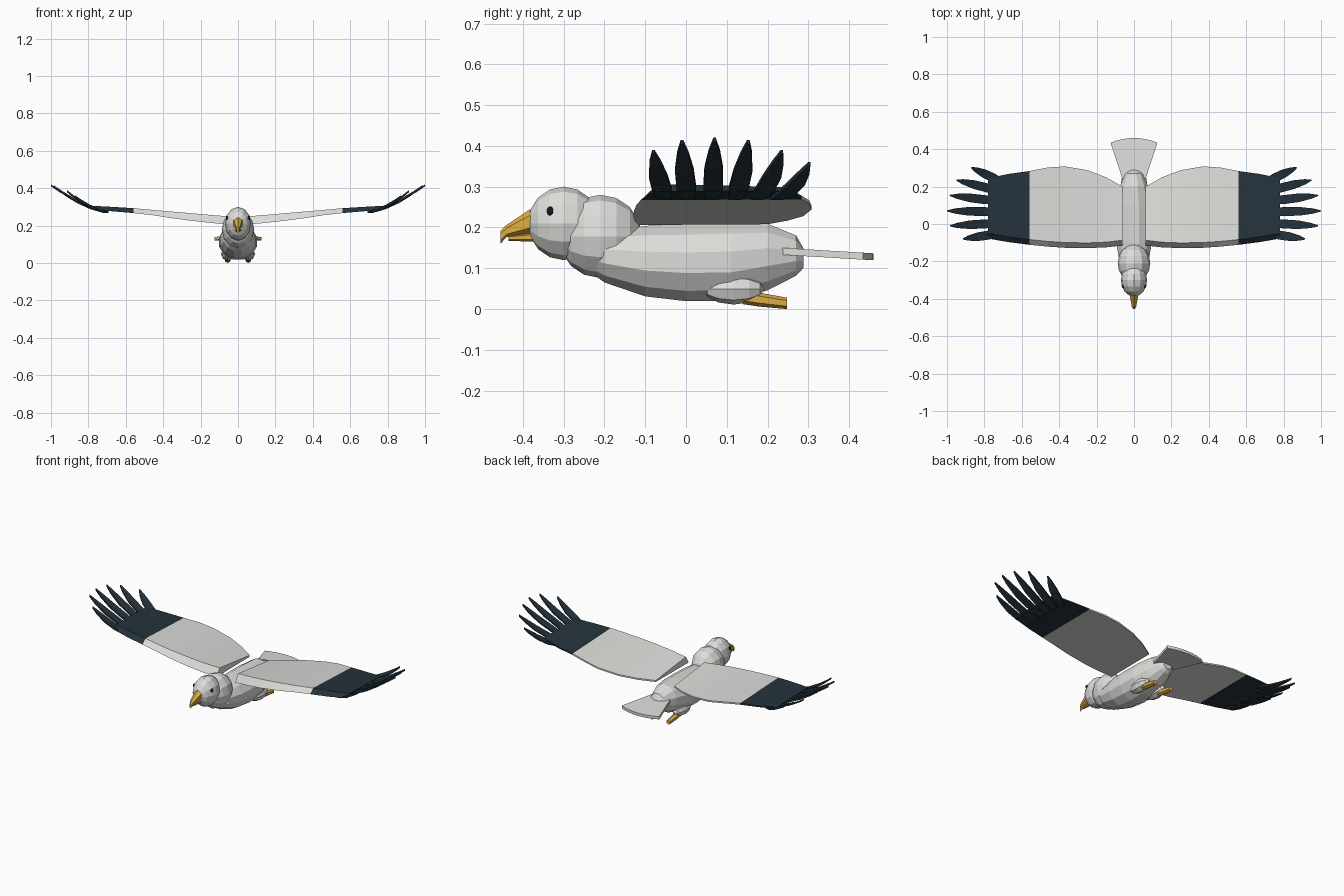
import bpy, bmesh, math
from mathutils import Vector

if "Cube" in bpy.data.objects:
    bpy.data.objects.remove(bpy.data.objects["Cube"])


def mat(name, rgb):
    m = bpy.data.materials.new(name)
    m.diffuse_color = (*rgb, 1)
    m.use_nodes = True
    m.node_tree.nodes["Principled BSDF"].inputs["Base Color"].default_value = m.diffuse_color
    return m


PALE = mat("pale plumage", (0.72, 0.72, 0.70))
DARK = mat("dark flight feather", (0.018, 0.032, 0.045))
GOLD = mat("golden horn", (0.72, 0.42, 0.06))
BLACK = mat("eye black", (0.008, 0.012, 0.018))


def finish(name, bm, material):
    bmesh.ops.recalc_face_normals(bm, faces=bm.faces)
    me = bpy.data.meshes.new(name)
    bm.to_mesh(me)
    bm.free()
    me.materials.append(material)
    ob = bpy.data.objects.new(name, me)
    bpy.context.collection.objects.link(ob)
    return ob


def loft(name, rings, material):
    """Skin a list of equal-length point rings and cap both ends."""
    bm = bmesh.new()
    vs = [[bm.verts.new(p) for p in r] for r in rings]
    n = len(vs[0])
    for a, b in zip(vs, vs[1:]):
        for i in range(n):
            j = (i + 1) % n
            bm.faces.new((a[i], a[j], b[j], b[i]))
    bm.faces.new(vs[0])
    bm.faces.new(vs[-1])
    return finish(name, bm, material)


def oval(y, z0, z1, rx, n=12, x=0):
    """Upright oval ring across the body at y, from height z0 to z1."""
    return [(x + rx * math.cos(t), y, (z0 + z1) / 2 + (z1 - z0) / 2 * math.sin(t))
            for t in (2 * math.pi * (i + .5) / n for i in range(n))]


def ball(name, c, r, material, seg=12, rings=8):
    """Low-poly ellipsoid with its poles on the y axis."""
    bm = bmesh.new()
    bmesh.ops.create_uvsphere(bm, u_segments=seg, v_segments=rings, radius=1)
    for v in bm.verts:
        x, y, z = v.co
        v.co = (c[0] + x * r[0], c[1] + z * r[1], c[2] + y * r[2])
    return finish(name, bm, material)


# body
loft("body", [oval(*r) for r in [
    (-.25, .10, .17, .04), (-.20, .063, .195, .08), (-.10, .028, .207, .099),
    (0, .016, .211, .105), (.11, .017, .214, .10), (.20, .043, .212, .078),
    (.27, .08, .182, .05), (.288, .10, .15, .028)]], PALE)

# neck ruff and head
ball("neck", (0, -.21, .178), (.087, .102, .102), PALE)
ball("head", (0, -.30, .21), (.07, .088, .09), PALE)

# beak: hooked upper bill and short lower bill
loft("upper_beak", [oval(y, a, b, w, 6) for y, a, b, w in [
    (-.36, .185, .255, .03), (-.385, .183, .243, .026),
    (-.44, .176, .206, .014), (-.455, .160, .192, .006)]], GOLD)
loft("lower_beak", [oval(y, a, b, w, 6) for y, a, b, w in [
    (-.36, .165, .19, .02), (-.435, .167, .18, .009)]], GOLD)

# tail fan
bm = bmesh.new()
outline = [(-.055, .22), (.055, .22)]
outline += [(.125 * math.sin(t) / math.sin(.42), .46 - .30 * (1 - math.cos(t)))
            for t in (.42 - .84 * i / 8 for i in range(9))]
f = bm.faces.new([bm.verts.new((x, y, .151 - (y - .22) * .06)) for x, y in outline])
ext = bmesh.ops.extrude_face_region(bm, geom=[f])
for v in ext["geom"]:
    if isinstance(v, bmesh.types.BMVert):
        v.co.z -= .017
finish("tail", bm, PALE)

# wing stations: x, leading y, trailing y, top z, bottom z
ARM = [(.062, -.115, .20, .250, .206), (.15, -.125, .25, .257, .215),
       (.25, -.129, .288, .266, .226), (.37, -.127, .308, .276, .242),
       (.46, -.121, .302, .284, .256), (.56, -.111, .283, .293, .267)]
HAND = [ARM[-1], (.67, -.097, .268, .300, .276), (.78, -.078, .245, .306, .288)]

# feather: root y, tip x, tip y, tip z
FEATHERS = [(-.05, .915, -.08, .385), (.005, .985, -.01, .41), (.065, 1.0, .07, .415),
            (.12, .985, .153, .41), (.175, .95, .235, .385), (.222, .87, .302, .355)]


def section(x, yl, yt, zt, zb, s):
    x *= s
    return [(x, yl, zb), (x, yl + .028, zt), (x, yt, zb + .011), (x, yt, zb + .002)]


for s, side in ((1, "left"), (-1, "right")):
    # wing panels
    loft(f"{side}_inner_wing", [section(*r, s) for r in ARM], PALE)
    loft(f"{side}_outer_wing", [section(*r, s) for r in HAND], DARK)

    # splayed wingtip feathers, curving upward
    for k, (ry, tx, ty, tz) in enumerate(FEATHERS):
        root = Vector((.715 if k < 5 else .70, ry, .272))
        tip = Vector((tx, ty, tz))
        d = tip - root
        across = Vector((-d.y, d.x, 0)).normalized()
        rings = []
        for t, w in ((0, .016), (.3, .024), (.6, .023), (.85, .014), (1, .003)):
            p = root + d * t
            p.z -= .06 * t * (1 - t)
            up = Vector((0, 0, .005))
            ring = [p - across * w - up, p + across * w - up,
                    p + across * w + up, p - across * w + up]
            rings.append([(q.x * s, q.y, q.z) for q in ring])
        loft(f"{side}_tip_feather_{k + 1}", rings, DARK)

    # eye
    ball(f"{side}_eye", (.058 * s, -.333, .24), (.008, .008, .012), BLACK, 8, 6)

    # tucked thigh and foot
    ball(f"{side}_thigh", (.055 * s, .117, .049), (.036, .074, .038), PALE, 8, 6)
    loft(f"{side}_foot", [oval(y, a, b, w, 6, .055 * s) for y, a, b, w in [
        (.14, .012, .046, .016), (.18, .006, .040, .018), (.247, .0, .028, .014)]], GOLD)
